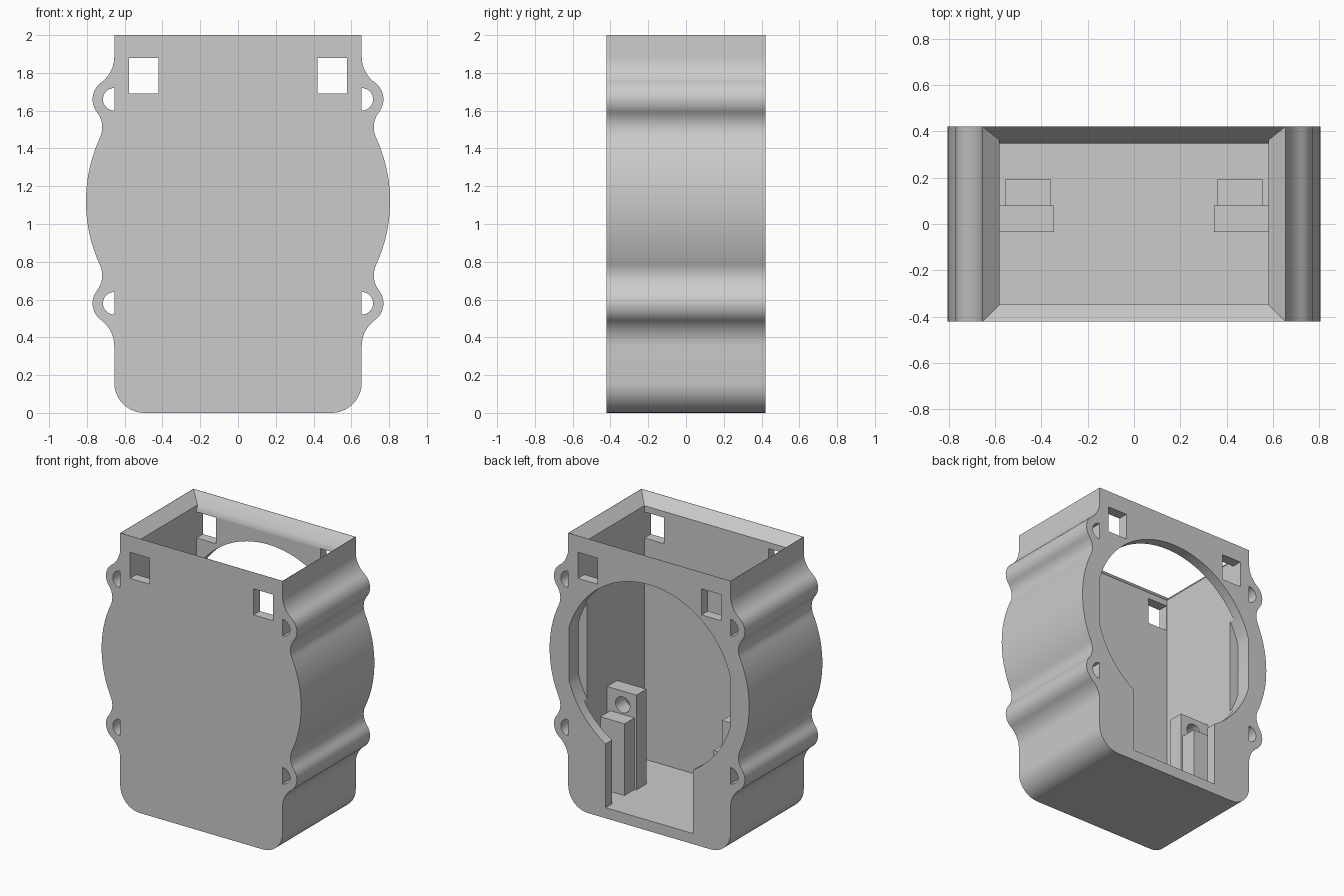
import bpy, bmesh
from math import atan2, cos, sin, pi, radians, hypot, sqrt, acos
from mathutils import Vector

cube = bpy.data.objects.get("Cube")
if cube:
    bpy.data.objects.remove(cube, do_unlink=True)

grey = bpy.data.materials.new("light grey plastic")
grey.use_nodes = True
grey.diffuse_color = (0.6, 0.6, 0.6, 1)
grey.node_tree.nodes["Principled BSDF"].inputs["Base Color"].default_value = (0.6, 0.6, 0.6, 1)

MID = 1.12                      # height of the round bulge centre
WALL_X, DEPTH = 0.655, 0.422    # outer half width and half depth
IN_X, IN_Y, FLOOR = 0.58, 0.348, 0.077


def loft(name, rings):
    """Closed solid through matching rings of points."""
    bm = bmesh.new()
    loops = [[bm.verts.new(p) for p in ring] for ring in rings]
    for a, b in zip(loops, loops[1:]):
        for i in range(len(a)):
            j = (i + 1) % len(a)
            bm.faces.new((a[i], a[j], b[j], b[i]))
    bm.faces.new(loops[0][::-1])
    bm.faces.new(loops[-1])
    bmesh.ops.recalc_face_normals(bm, faces=bm.faces)
    mesh = bpy.data.meshes.new(name)
    bm.to_mesh(mesh)
    bm.free()
    mesh.materials.append(grey)
    obj = bpy.data.objects.new(name, mesh)
    bpy.context.collection.objects.link(obj)
    return obj


def prism(name, outline, y0, y1):
    """Extrude an x-z outline along y."""
    return loft(name, [[(x, y, z) for x, z in outline] for y in (y0, y1)])


def box(name, x0, x1, y0, y1, z0, z1):
    return prism(name, [(x0, z0), (x1, z0), (x1, z1), (x0, z1)], y0, y1)


def arc(c, r, a0, a1, n):
    steps = [a0 + (a1 - a0) * i / n for i in range(n + 1)]
    return [(c[0] + r * cos(a), c[1] + r * sin(a)) for a in steps]


def cut(obj, cutter):
    cutter.hide_render = True
    mod = obj.modifiers.new("cut", "BOOLEAN")
    mod.operation, mod.solver, mod.object = "DIFFERENCE", "EXACT", cutter
    bpy.context.view_layer.objects.active = obj
    bpy.ops.object.modifier_apply(modifier=mod.name)
    bpy.data.objects.remove(cutter, do_unlink=True)


def smooth(obj):
    bpy.ops.object.select_all(action="DESELECT")
    obj.select_set(True)
    bpy.context.view_layer.objects.active = obj
    bpy.ops.object.shade_smooth_by_angle(angle=radians(25))


# Outline: wall, fillet, ear, fillet, bulge, mirrored about the bulge centre
bulge_r, ear_r, top_r, neck_r = 0.805, 0.11, 0.17, 0.13
ear = Vector((0.66, 1.66))
hub = Vector((0, MID))
top_c = Vector((WALL_X + top_r, 0))
top_c.y = ear.y + sqrt((ear_r + top_r) ** 2 - (top_c.x - ear.x) ** 2)
far, near, gap = bulge_r + neck_r, ear_r + neck_r, (ear - hub).length
turn = acos((far ** 2 + gap ** 2 - near ** 2) / (2 * far * gap))
bulge_a = atan2(ear.y - hub.y, ear.x - hub.x) - turn
neck_c = hub + far * Vector((cos(bulge_a), sin(bulge_a)))
a_top = atan2(top_c.y - ear.y, top_c.x - ear.x)
a_neck = atan2(neck_c.y - ear.y, neck_c.x - ear.x)
upper = arc(top_c, top_r, pi, pi + a_top, 10)
upper += arc(ear, ear_r, a_top, a_neck, 14)[1:]
upper += arc(neck_c, neck_r, pi + a_neck, pi + bulge_a, 10)[1:]
upper += arc(hub, bulge_r, bulge_a, 0, 12)[1:]
lower = [(x, 2 * MID - z) for x, z in upper[-2::-1]]
corner = arc((WALL_X - 0.16, 0.16), 0.16, 0, -pi / 2, 10)
half = [(WALL_X, 2.0)] + upper + lower + corner
outline = half + [(-x, z) for x, z in reversed(half)]
shell = prism("housing_shell", outline, -DEPTH, DEPTH)

# Inner cavity, flaring out to a thin rim at the top
cavity_rings = []
for z, x, front, back in ((FLOOR, IN_X, IN_Y, IN_Y), (1.885, IN_X, IN_Y, IN_Y),
                          (1.925, IN_X, IN_Y, 0.362), (2.0, 0.653, 0.42, 0.42),
                          (2.05, 0.702, 0.468, 0.459)):
    cavity_rings.append([(-x, -front, z), (x, -front, z), (x, back, z), (-x, back, z)])
cut(shell, loft("cavity_cutter", cavity_rings))

# Round back opening with flattened sides, and the slot below it
open_r = 0.677
flat = acos(0.65 / open_r)
opening = arc(hub, open_r, flat, pi - flat, 40) + arc(hub, open_r, pi + flat, 2 * pi - flat, 40)
cut(shell, prism("opening_cutter", opening, 0.312, 0.6))
cut(shell, box("slot_cutter", -0.353, 0.353, 0.2, 0.6, FLOOR, 0.8))

# Square windows through front and back, and half-round holes in the ears
for s in (-1, 1):
    cut(shell, box("window_cutter", *sorted((s * 0.42, s * 0.577)), -0.6, 0.6, 1.69, 1.88))
    for z in (ear.y, 2 * MID - ear.y):
        hole = [(s * x, h) for x, h in arc((WALL_X, z), 0.06, -pi / 2, pi / 2, 16)]
        cut(shell, prism("ear_hole_cutter", hole, -0.6, 0.6))
smooth(shell)

# Stepped posts on the floor at each side, the tall one with a round hole
for s, side in ((1, "left"), (-1, "right")):
    tall = box(side + "_tall_post", *sorted((s * 0.345, s * 0.59)), -0.035, 0.08, 0.06, 0.77)
    cut(tall, prism("post_hole_cutter", arc((s * 0.455, 0.67), 0.058, 0, 2 * pi * 23 / 24, 23), -0.2, 0.2))
    smooth(tall)
    box(side + "_short_post", *sorted((s * 0.36, s * 0.555)), 0.079, 0.195, 0.06, 0.6)
